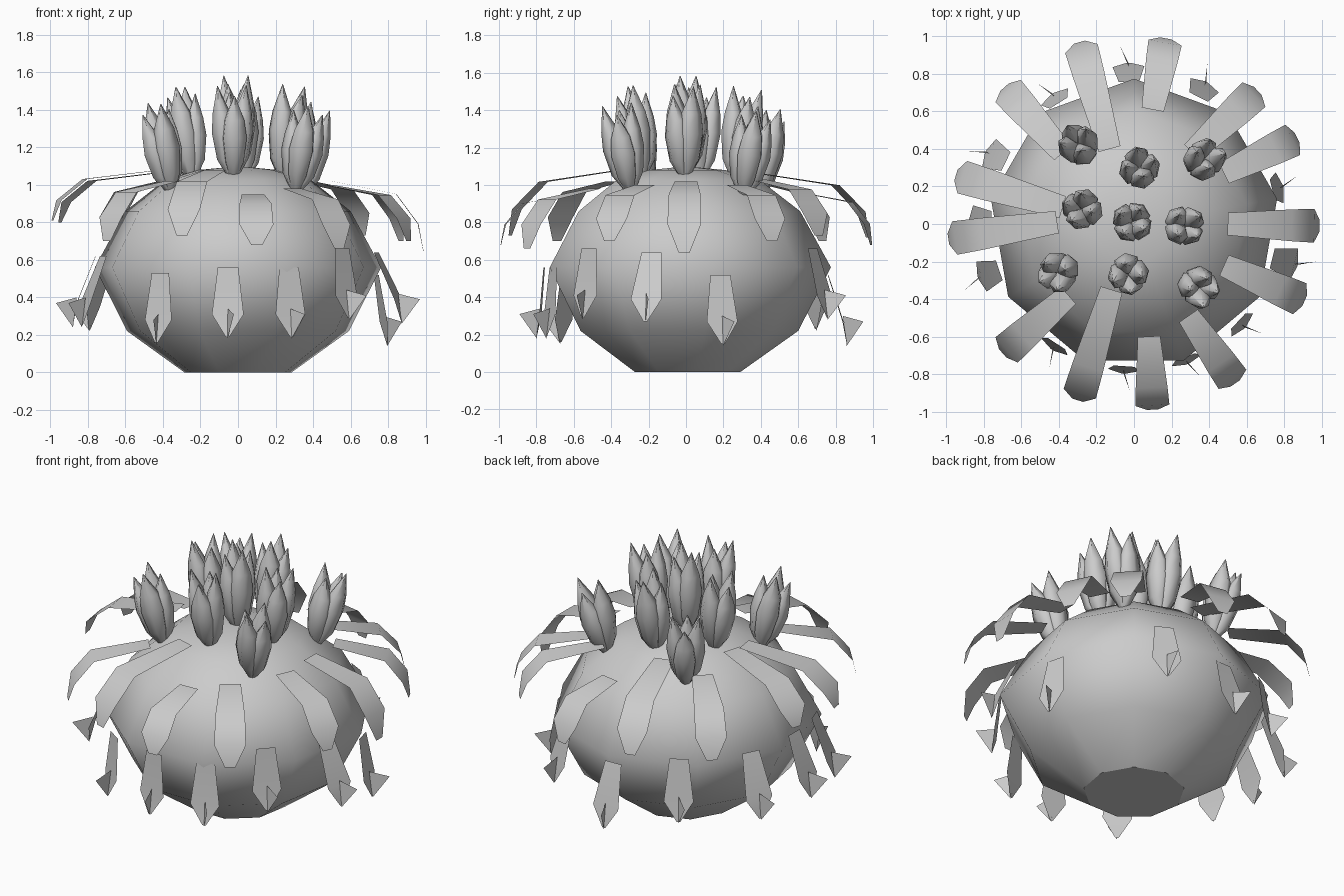
import bpy, bmesh, math
from math import sin, cos, tau
from mathutils import Vector

cube = bpy.data.objects.get("Cube")
if cube:
    bpy.data.objects.remove(cube)

grey = bpy.data.materials.new("plant grey")
grey.use_nodes = True
tone = (0.6, 0.6, 0.6, 1)
grey.diffuse_color = tone
grey.node_tree.nodes["Principled BSDF"].inputs["Base Color"].default_value = tone


def finish(name, bm):
    mesh = bpy.data.meshes.new(name)
    for f in bm.faces:
        f.smooth = len(f.verts) <= 4
    bm.to_mesh(mesh)
    bm.free()
    mesh.materials.append(grey)
    ob = bpy.data.objects.new(name, mesh)
    bpy.context.collection.objects.link(ob)


def loft(bm, rings, closed):
    """Join successive rows of points with quads."""
    rows = [[bm.verts.new(p) for p in ring] for ring in rings]
    for a, b in zip(rows, rows[1:]):
        n = len(a)
        for i in range(n if closed else n - 1):
            j = (i + 1) % n
            bm.faces.new((a[i], a[j], b[j], b[i]))
    return rows


# Round body: nine-sided, smooth, with a flat foot
PROFILE = [(0.29, 0), (0.6, 0.22), (0.775, 0.56), (0.61, 0.86), (0.39, 1.03), (0.21, 1.08)]
SIDES = 9
bm = bmesh.new()
rings = [[(r * cos(tau * (i / SIDES + 0.25)), r * sin(tau * (i / SIDES + 0.25)), z)
          for i in range(SIDES)] for r, z in PROFILE]
rows = loft(bm, rings, True)
foot = bm.faces.new(rows[0][::-1])
for e in foot.edges:
    e.smooth = False
crown = bm.verts.new((0, 0, 1.1))
for i in range(SIDES):
    bm.faces.new((rows[-1][i], rows[-1][(i + 1) % SIDES], crown))
finish("body", bm)


def surface_z(r):
    upper = PROFILE[2:] + [(0, 1.1)]
    for (r0, z0), (r1, z1) in zip(upper, upper[1:]):
        if r1 <= r <= r0:
            return z0 + (z1 - z0) * (r0 - r) / (r0 - r1)


# Flower buds: four broad pointed petals leaning away from the centre
PETAL = [(0, 0.01, 0.02), (0.1, 0.04, 0.05), (0.25, 0.052, 0.066),
         (0.36, 0.058, 0.053), (0.51, 0.078, 0.002)]
SECTION = 6


def bud(name, x, y, turn):
    r = math.hypot(x, y)
    base = Vector((x * 0.88, y * 0.88, surface_z(r * 0.88) - 0.03))
    axis = Vector((x * 0.45, y * 0.45, 1)).normalized()
    rot = Vector((0, 0, 1)).rotation_difference(axis)
    bm = bmesh.new()
    for k in range(4):
        a = turn + tau * k / 4
        out, side = Vector((cos(a), sin(a), 0)), Vector((-sin(a), cos(a), 0))
        stretch = 1.01 - 0.09 * (k % 2) - 0.17 * r
        rings = []
        for z, offset, half in PETAL:
            mid = out * offset + Vector((0, 0, z * stretch))
            rings.append([base + rot @ (mid + out * half * 0.9 * cos(tau * i / SECTION)
                                        + side * half * 1.1 * sin(tau * i / SECTION))
                          for i in range(SECTION)])
        loft(bm, rings, True)
    finish(name, bm)


BUDS = [(-0.30, 0.43), (0.03, 0.30), (0.38, 0.35), (-0.28, 0.08), (-0.01, 0.01),
        (0.27, -0.01), (-0.41, -0.26), (-0.03, -0.27), (0.35, -0.34)]
for n, (x, y) in enumerate(BUDS):
    bud(f"flower_bud_{n + 1}", x, y, 0.5 + n * 1.3)


# Upper leaves: long arching strips (inner end, outer end, height, droop)
UPPER = [((0.5, 0), (0.99, -0.01), 1.02, 0.38), ((0.48, 0.27), (0.87, 0.46), 1, 0.3),
         ((0.31, 0.38), (0.66, 0.71), 1.03, 0.3), ((0.1, 0.61), (0.17, 0.99), 0.96, 0.28),
         ((-0.13, 0.4), (-0.29, 0.97), 1.06, 0.34), ((-0.38, 0.38), (-0.69, 0.73), 1.02, 0.32),
         ((-0.38, 0.09), (-0.95, 0.26), 1.07, 0.27), ((-0.41, 0.01), (-0.99, -0.08), 1.08, 0.27),
         ((-0.35, -0.38), (-0.7, -0.69), 1.02, 0.32), ((-0.12, -0.35), (-0.3, -0.94), 1.08, 0.35),
         ((0.08, -0.6), (0.1, -0.99), 0.95, 0.27), ((0.29, -0.49), (0.54, -0.85), 0.98, 0.32),
         ((0.48, -0.22), (0.91, -0.41), 1, 0.3)]
for n, (a, b, top, droop) in enumerate(UPPER):
    a, b = Vector((*a, top)), Vector((*b, top))
    d = (b - a).normalized()
    side = Vector((-d.y, d.x, 0))
    bm = bmesh.new()
    strip = []
    for t, fall, width in ((0, 0, 0.12), (0.7, 0.18, 0.17), (0.94, 0.6, 0.18), (1, 1, 0.06)):
        p = a.lerp(b, t) - Vector((0, 0, droop * fall))
        strip.append([p - side * width / 2, p + side * width / 2])
    loft(bm, strip, False)
    finish(f"upper_leaf_{n + 1}", bm)

# Lower leaves: hanging strips (direction, top height, distance at the bottom),
# ending in a point with a fin that juts outward
LOWER = [(14, 0.52, 0.8), (63, 0.66, 0.83), (92, 0.52, 0.84), (122, 0.6, 0.8),
         (154, 0.6, 0.86), (179, 0.62, 0.86), (199, 0.62, 0.86), (237, 0.53, 0.78),
         (266, 0.56, 0.78), (291, 0.56, 0.78), (317, 0.66, 0.79), (346, 0.64, 0.88)]
for n, (degrees, top, reach) in enumerate(LOWER):
    a = math.radians(degrees)
    out, side = Vector((cos(a), sin(a), 0)), Vector((-sin(a), cos(a), 0))

    def at(r, drop, across=0):
        return out * r + side * across + Vector((0, 0, top - drop))

    bm = bmesh.new()
    loft(bm, [[at(r, drop, -w), at(r, drop, w)] for r, drop, w in
              ((0.76, 0, 0.055), (reach, 0.25, 0.085), (reach + 0.02, 0.37, 0.01))], False)
    fin = (at(reach, 0.22), at(reach + 0.11, 0.25, 0.04), at(reach + 0.02, 0.38))
    bm.faces.new([bm.verts.new(p) for p in fin])
    finish(f"lower_leaf_{n + 1}", bm)
